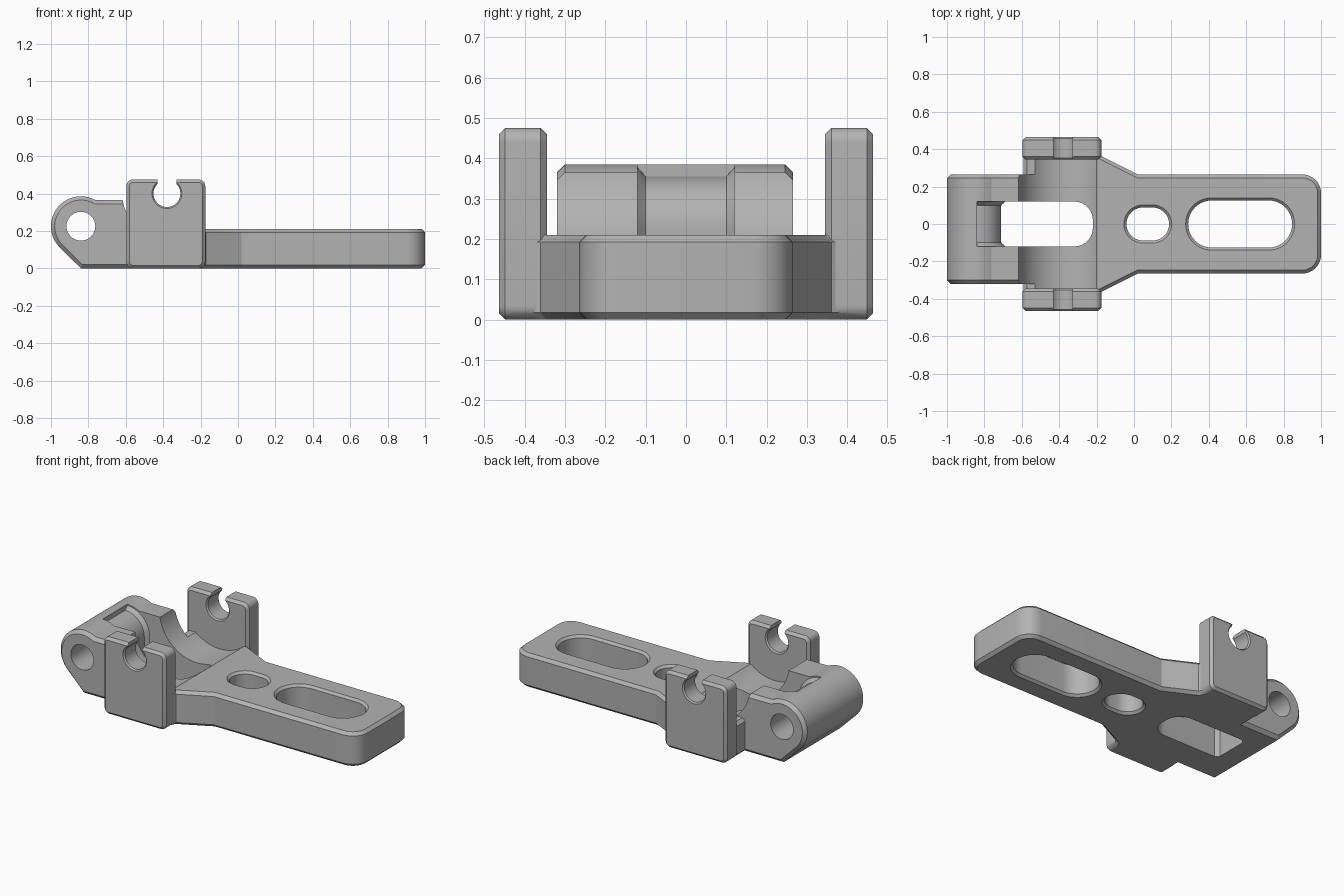
import bpy, bmesh
from math import sin, cos, pi, radians, asin

cube = bpy.data.objects.get("Cube")
if cube:
    bpy.data.objects.remove(cube, do_unlink=True)

grey = bpy.data.materials.new("plain grey")
grey.use_nodes = True
colour = (0.45, 0.45, 0.45, 1)
grey.diffuse_color = colour
grey.node_tree.nodes["Principled BSDF"].inputs["Base Color"].default_value = colour


def arc(cx, cy, r, start, end, steps=24):
    """Points along an arc, angles in degrees."""
    angles = [radians(start + (end - start) * i / steps) for i in range(steps + 1)]
    return [(cx + r * cos(a), cy + r * sin(a)) for a in angles]


def rounded(x0, x1, y0, y1, r, steps=8):
    """Rectangle outline with rounded corners."""
    return (arc(x1 - r, y1 - r, r, 0, 90, steps) + arc(x0 + r, y1 - r, r, 90, 180, steps)
            + arc(x0 + r, y0 + r, r, 180, 270, steps) + arc(x1 - r, y0 + r, r, 270, 360, steps))


def loft(name, sections, axis="Z"):
    """Solid through (height, outline) sections stacked along an axis."""
    bm = bmesh.new()
    rings = []
    for h, outline in sections:
        rings.append([bm.verts.new((u, v, h) if axis == "Z" else (u, h, v)) for u, v in outline])
    for low, high in zip(rings, rings[1:]):
        for i in range(len(low)):
            bm.faces.new((low[i - 1], low[i], high[i], high[i - 1]))
    bm.faces.new(rings[0])
    bm.faces.new(rings[-1])
    bmesh.ops.recalc_face_normals(bm, faces=bm.faces)
    mesh = bpy.data.meshes.new(name)
    bm.to_mesh(mesh)
    bm.free()
    mesh.materials.append(grey)
    ob = bpy.data.objects.new(name, mesh)
    bpy.context.collection.objects.link(ob)
    return ob


def apply(ob, mod):
    with bpy.context.temp_override(object=ob, active_object=ob):
        bpy.ops.object.modifier_apply(modifier=mod.name)


def chamfer(ob, width):
    mod = ob.modifiers.new("chamfer", "BEVEL")
    mod.width, mod.segments = width, 1
    mod.limit_method, mod.angle_limit = "ANGLE", radians(50)
    apply(ob, mod)
    return ob


def combine(ob, other, operation):
    mod = ob.modifiers.new("combine", "BOOLEAN")
    mod.operation, mod.solver, mod.object = operation, "EXACT", other
    apply(ob, mod)
    bpy.data.objects.remove(other, do_unlink=True)


# Flat base: wide between the arms, tapering into a narrow tongue
half = [(-0.59, 0.40), (-0.19, 0.40), (-0.17, 0.36), (0.02, 0.265)]
outline = ([(x, -y) for x, y in half] + arc(0.9, -0.165, 0.1, -90, 0, 8)
           + arc(0.9, 0.165, 0.1, 0, 90, 8) + half[::-1])
body = chamfer(loft("bracket_body", [(0, outline), (0.21, outline)]), 0.018)

# Hinge barrel with a round back and a sloped lower edge
barrel_profile = ([(-0.4, 0), (-0.4, 0.365)] + arc(-0.84, 0.225, 0.16, 61, 225, 32)
                  + [(-0.84, 0)])
barrel = chamfer(loft("hinge_barrel", [(-0.32, barrel_profile), (0.265, barrel_profile)], "Y"), 0.02)
combine(body, barrel, "UNION")

# Concave cradle between the arms
ring = arc(-0.365, 0.405, 0.255, 0, 360, 64)[:-1]
cradle = loft("cradle_cutter", [(-0.344, ring), (0.344, ring)], "Y")
combine(body, cradle, "DIFFERENCE")


def keyhole(r):
    gap = 90 - asin(0.05 / r) * 180 / pi
    return ([(-0.43, 0.6)] + arc(-0.38, 0.4, r, 180 - gap, 360 + gap, 32) + [(-0.33, 0.6)])


# Two upright arms, each with a snap-in notch
plate = rounded(-0.597, -0.175, 0, 0.475, 0.035)
for name, side in (("left_arm", 1), ("right_arm", -1)):
    arm = chamfer(loft(name, [(side * 0.344, plate), (side * 0.464, plate)], "Y"), 0.016)
    notch = loft("notch_cutter", [(side * y, keyhole(r)) for y, r in
                                  ((0.334, 0.09), (0.352, 0.072), (0.456, 0.072), (0.474, 0.09))], "Y")
    combine(arm, notch, "DIFFERENCE")
    combine(body, arm, "UNION")

# Hinge pin hole
ring = arc(-0.84, 0.225, 0.077, 0, 360, 48)[:-1]
combine(body, loft("pin_cutter", [(-0.5, ring), (0.5, ring)], "Y"), "DIFFERENCE")


# Through pocket in the cradle, wrapping round the middle of the barrel
def pocket(r):
    return [(-0.55, -0.1), (-0.55, 0.6), (-0.84, 0.6)] + arc(-0.84, 0.225, r, 90, 0) + [(-0.84 + r, -0.1)]


sections = [(-0.12, pocket(0.152)), (-0.1, pocket(0.13)), (0.1, pocket(0.13)), (0.12, pocket(0.152))]
combine(body, loft("barrel_pocket_cutter", sections, "Y"), "DIFFERENCE")
slot = [(-0.66, -0.12)] + arc(-0.32, -0.02, 0.1, -90, 0, 10) + arc(-0.32, 0.02, 0.1, 0, 90, 10) + [(-0.66, 0.12)]
combine(body, loft("cradle_pocket_cutter", [(-0.1, slot), (0.6, slot)]), "DIFFERENCE")


# Long slots in the tongue with chamfered rims
def tongue_slot(x0, x1, w, r):
    def grown(g):
        return rounded(x0 - g, x1 + g, -w - g, w + g, r + g, 10)
    rims = [(-0.02, grown(0.034)), (0.014, grown(0)), (0.196, grown(0)), (0.23, grown(0.034))]
    combine(body, loft("slot_cutter", rims), "DIFFERENCE")


tongue_slot(-0.04, 0.187, 0.088, 0.087)
tongue_slot(0.29, 0.845, 0.126, 0.125)

# Smooth the round surfaces, keep the chamfers crisp
bpy.ops.object.select_all(action="DESELECT")
body.select_set(True)
bpy.context.view_layer.objects.active = body
bpy.ops.object.shade_smooth_by_angle(angle=radians(25))
